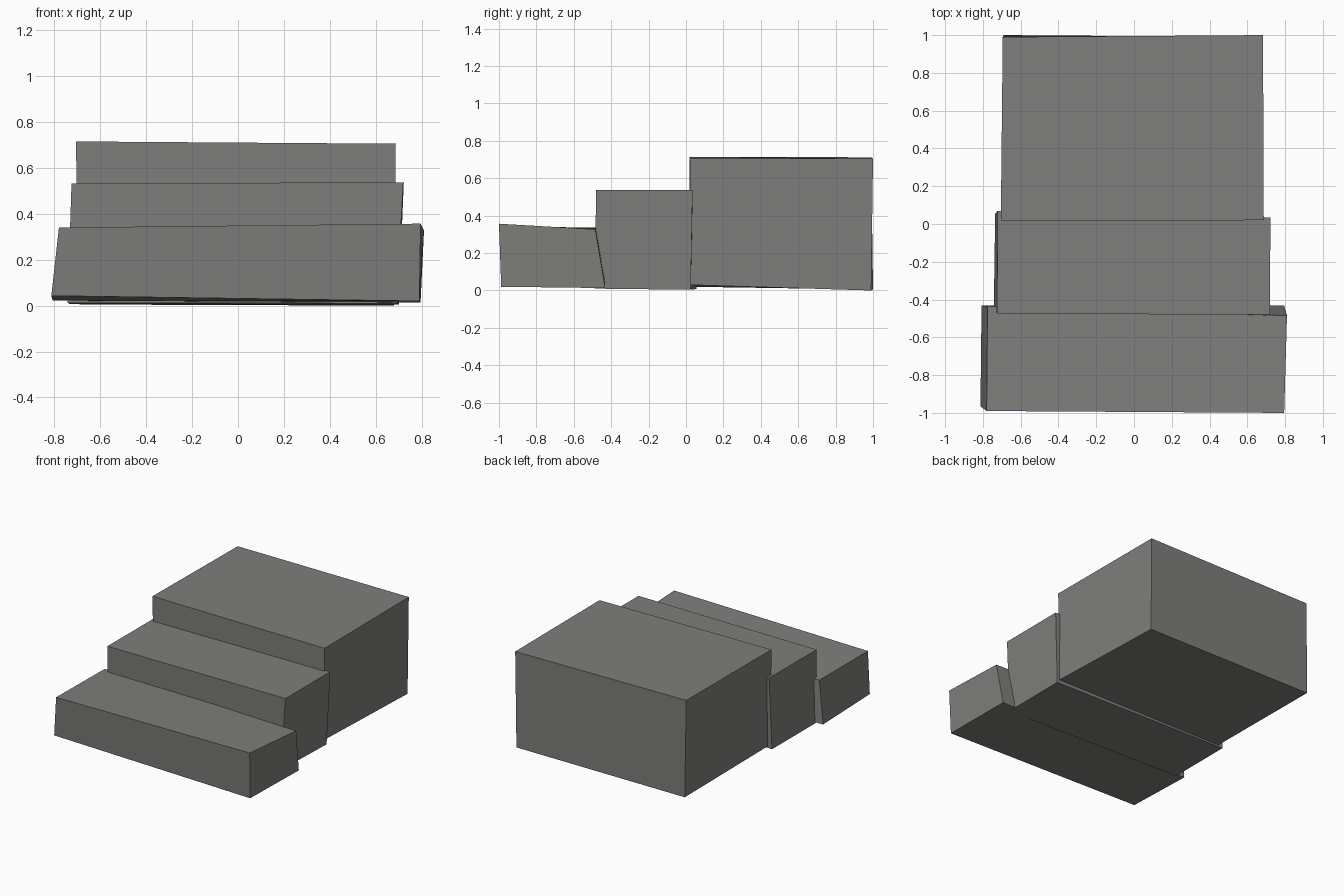
import bpy, bmesh

if "Cube" in bpy.data.objects:
    bpy.data.objects.remove(bpy.data.objects["Cube"])

stone = bpy.data.materials.new("grey stone")
stone.diffuse_color = (0.21, 0.21, 0.2, 1)
stone.use_nodes = True
stone.node_tree.nodes["Principled BSDF"].inputs["Base Color"].default_value = stone.diffuse_color


def block(name, bottom, top):
    """Rough-hewn block: corners run front-left, front-right, back-right, back-left."""
    bm = bmesh.new()
    b = [bm.verts.new(p) for p in bottom]
    t = [bm.verts.new(p) for p in top]
    bm.faces.new(b[::-1])
    bm.faces.new(t)
    for i in range(4):
        j = (i + 1) % 4
        bm.faces.new((b[i], b[j], t[j], t[i]))
    bmesh.ops.recalc_face_normals(bm, faces=bm.faces)
    me = bpy.data.meshes.new(name)
    bm.to_mesh(me)
    bm.free()
    me.materials.append(stone)
    bpy.context.collection.objects.link(bpy.data.objects.new(name, me))


# Lowest step
block("lower_step",
      [(-.813, -.965, .043), (.79, -.988, .02), (.795, -.432, .013), (-.807, -.432, .022)],
      [(-.78, -.99, .34), (.795, -1, .357), (.81, -.485, .327), (-.775, -.435, .337)])

# Middle step
block("middle_step",
      [(-.742, -.44, .012), (.69, -.49, .01), (.70, .025, .004), (-.735, .055, .008)],
      [(-.725, -.475, .532), (.72, -.48, .537), (.722, .035, .537), (-.722, .07, .532)])

# Top landing
block("top_landing",
      [(-.70, .025, .02), (.68, .025, .03), (.68, .99, 0), (-.69, 1, .005)],
      [(-.705, .018, .715), (.687, .02, .705), (.683, 1, .705), (-.695, .99, .712)])
